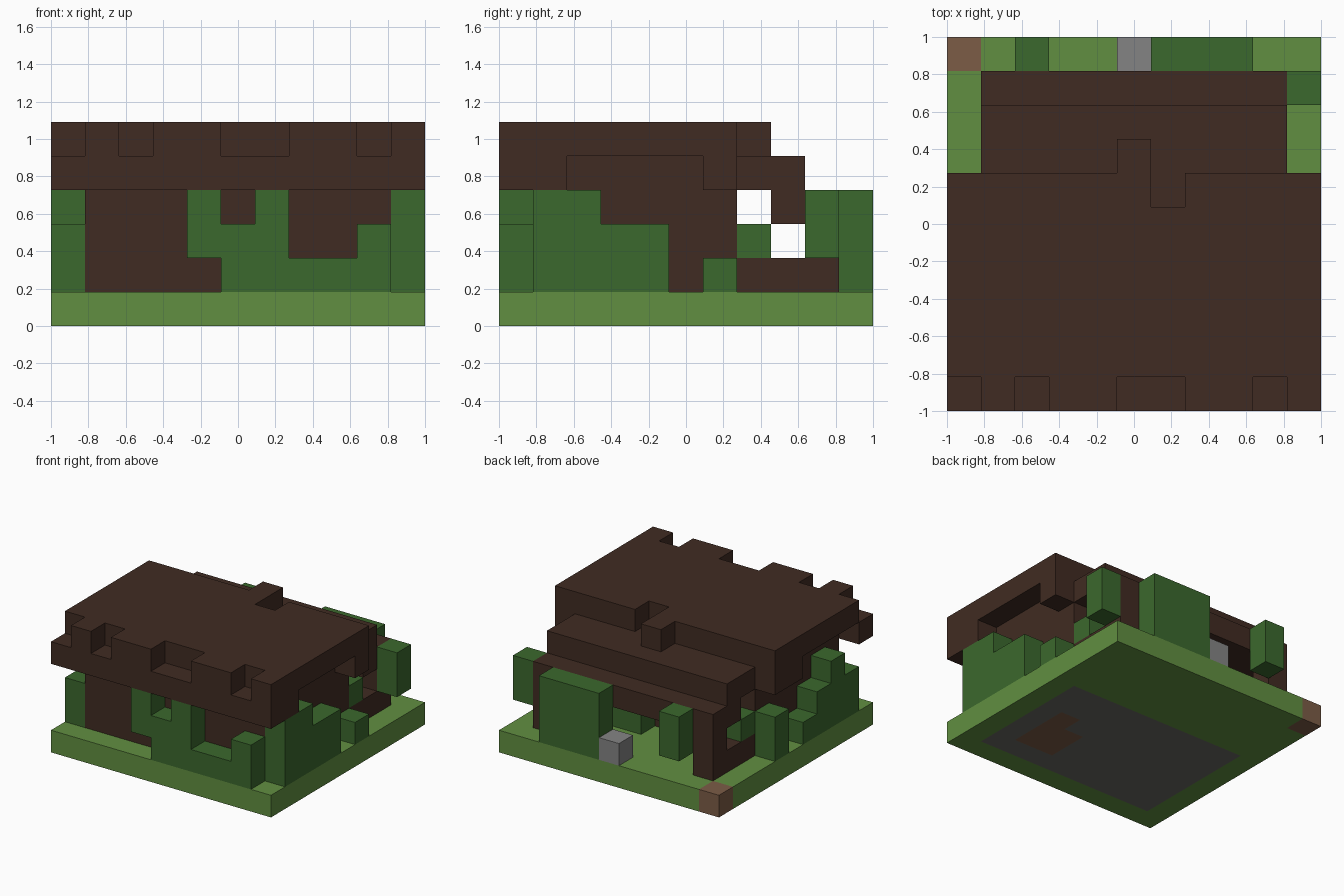
import bpy
import bmesh
from mathutils import Vector

default = bpy.data.objects.get("Cube")
if default:
    bpy.data.objects.remove(default, do_unlink=True)

GRID = 11
CELL = 2 / GRID
LAST = GRID - 1


def material(name, rgb):
    """Flat colour given as 8-bit sRGB, stored as linear."""
    linear = [((c / 255 + 0.055) / 1.055) ** 2.4 for c in rgb] + [1]
    mat = bpy.data.materials.new(name)
    mat.use_nodes = True
    mat.diffuse_color = linear
    node = next(n for n in mat.node_tree.nodes if n.type == 'BSDF_PRINCIPLED')
    node.inputs["Base Color"].default_value = linear
    node.inputs["Roughness"].default_value = 1
    return mat


GRASS = material("grass green", (97, 143, 65))
LEAF = material("leaf green", (59, 104, 45))
WOOD = material("dark wood", (64, 43, 34))
DIRT = material("dirt brown", (124, 92, 70))
STONE = material("stone grey", (132, 132, 132))
FLOOR = material("floor grey", (105, 105, 98))


def block(xs, ys, zs):
    """Set of grid cells; each range is one index or an inclusive pair."""
    spans = [range(r, r + 1) if isinstance(r, int) else range(r[0], r[1] + 1)
             for r in (xs, ys, zs)]
    return {(x, y, z) for x in spans[0] for y in spans[1] for z in spans[2]}


def build(name, layers):
    """Make one mesh from (cells, material) pairs, skinning only open sides."""
    owner = {c: i for i, (cells, _) in enumerate(layers) for c in cells}
    bm = bmesh.new()
    corners = {}

    def vert(p):
        key = tuple(round(v) for v in p)
        if key not in corners:
            corners[key] = bm.verts.new((key[0] * CELL - 1, key[1] * CELL - 1,
                                         key[2] * CELL))
        return corners[key]

    for cell, index in owner.items():
        centre = Vector(cell) + Vector((0.5, 0.5, 0.5))
        for axis in range(3):
            for sign in (-1, 1):
                n = Vector((0, 0, 0))
                n[axis] = sign
                if tuple(int(c + d) for c, d in zip(cell, n)) in owner:
                    continue
                u = Vector((n.y, n.z, n.x))
                v = n.cross(u)
                ring = [centre + (n + a * u + b * v) / 2
                        for a, b in ((-1, -1), (1, -1), (1, 1), (-1, 1))]
                face = bm.faces.new([vert(p) for p in ring])
                face.material_index = index
    bmesh.ops.dissolve_limit(bm, angle_limit=0.01, verts=bm.verts,
                             edges=bm.edges, delimit={'MATERIAL'})
    mesh = bpy.data.meshes.new(name)
    bm.to_mesh(mesh)
    bm.free()
    for _, mat in layers:
        mesh.materials.append(mat)
    obj = bpy.data.objects.new(name, mesh)
    bpy.context.collection.objects.link(obj)
    return obj


# Ground slab with the house floor and dirt patches set into it
dirt = block(0, LAST, 0) | block(8, (2, 4), 0) | block(7, (2, 3), 0)
build("ground", [(block((0, LAST), (0, LAST), 0), GRASS),
                 (block((1, 9), (1, 6), 0), FLOOR),
                 (dirt, DIRT)])

# House walls, hollow inside
build("walls", [(block((1, 9), (1, 6), (1, 3)) - block((2, 8), (2, 5), (1, 3)), WOOD)])

# Back porch: a post and a sill on each side
for side, x in (("left", 9), ("right", 1)):
    build(side + "_porch_post", [(block(x, 9, (1, 2)), WOOD)])
    build(side + "_porch_sill", [(block(x, (7, 8), 1), WOOD)])
    build(side + "_porch_leaf", [(block(x, 7, 2), LEAF)])

# Stepped roof with a ragged front edge and open slots under the sides
top = block((0, LAST), (0, 6), 5) | block(5, 7, 5)
top -= block(6, 6, 5)
for x in (0, 2, 5, 6, 9):
    top -= block(x, 0, 5)
middle = block((0, LAST), (0, 6), 4) | block((1, 9), (7, 8), 4)
middle -= block(LAST, (2, 5), 4) | block(0, (1, 4), 4)
eave = block((1, 9), (8, 9), 3)
build("roof", [(top | middle | eave, WOOD)])


def vines(name, columns):
    """Columns of leaves given as (x, y, lowest layer, highest layer)."""
    cells = set()
    for x, y, low, high in columns:
        cells |= block(x, y, (low, high))
    build(name, [(cells, LEAF)])


# Climbing plants on every side
vines("front_vines", [(4, 0, 2, 3), (5, 0, 1, 2), (6, 0, 1, 3),
                      ((7, 8), 0, 1, 1), (9, 0, 1, 2)])
vines("left_vines", [(LAST, (1, 2), 1, 3), (LAST, (3, 4), 1, 2),
                     (LAST, 6, 1, 1), (LAST, 9, 2, 3)])
vines("right_vines", [(0, 1, 1, 2), (0, 2, 1, 3), (0, 3, 1, 2),
                      (0, 4, 1, 1), (0, 6, 1, 2)])
vines("back_vines", [((6, 8), LAST, 1, 3), (2, LAST, 2, 3)])
vines("porch_bush", [((6, 7), 7, 1, 1)])

# Loose stone behind the house
build("stone_block", [(block(5, LAST, 1), STONE)])
